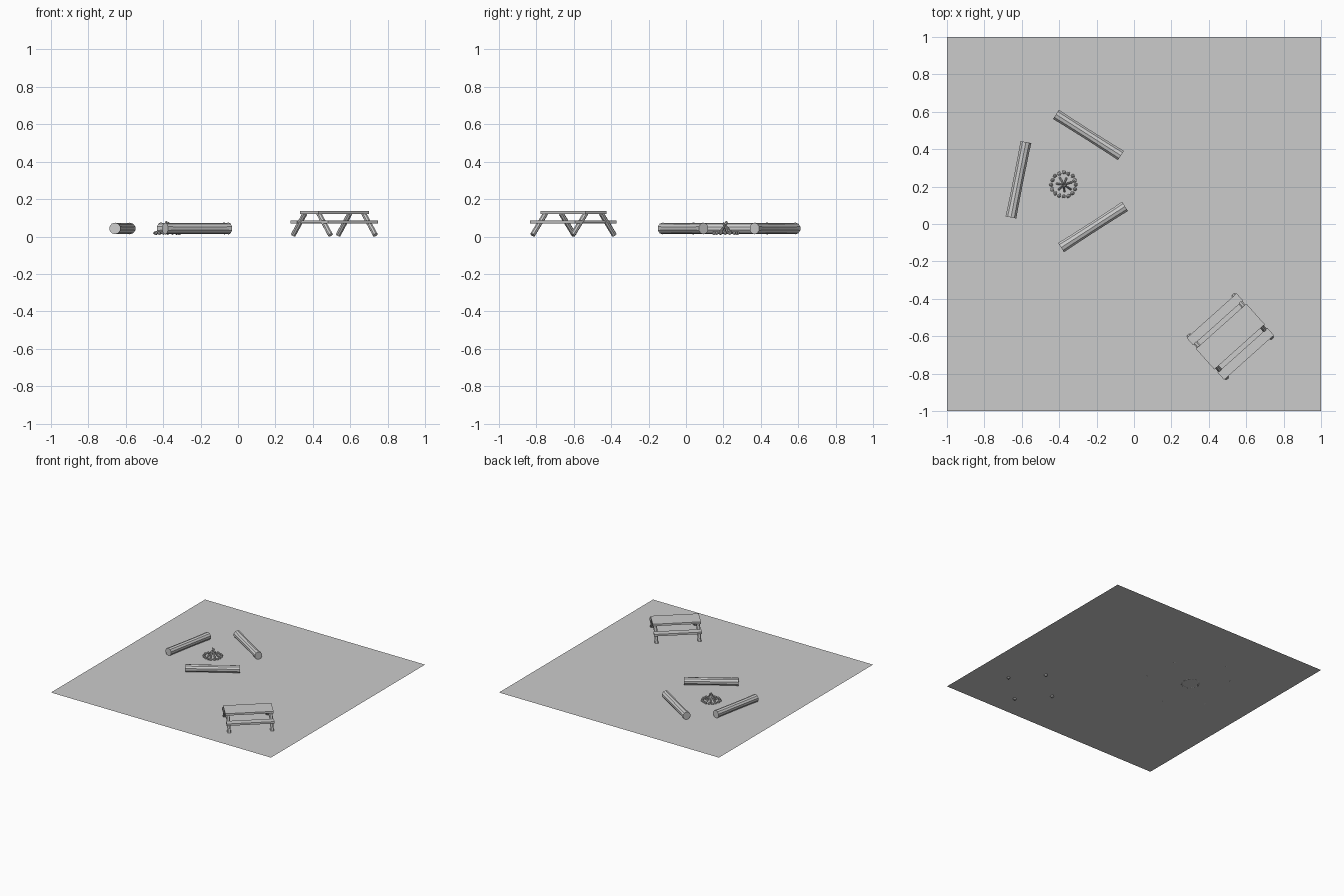
import bpy, bmesh, math, random
from mathutils import Vector, Matrix

if "Cube" in bpy.data.objects:
    bpy.data.objects.remove(bpy.data.objects["Cube"])

random.seed(4)
GROUND = 0.013


def finish(name, bm, matrix=None):
    bmesh.ops.recalc_face_normals(bm, faces=bm.faces)
    me = bpy.data.meshes.new(name)
    bm.to_mesh(me)
    bm.free()
    ob = bpy.data.objects.new(name, me)
    bpy.context.collection.objects.link(ob)
    if matrix:
        ob.matrix_world = matrix
    return ob


def lathe_rod(name, a, b, profile, sides, matrix=None):
    """Rod from a to b; profile is (fraction along, radius) pairs."""
    a, b = Vector(a), Vector(b)
    rot = (b - a).to_track_quat('Z', 'Y')
    bm = bmesh.new()
    rings = []
    for t, r in profile:
        rings.append([bm.verts.new(a.lerp(b, t) + rot @ Vector((
            r * math.cos(math.tau * (i + .5) / sides),
            r * math.sin(math.tau * (i + .5) / sides), 0))) for i in range(sides)])
    for lo, hi in zip(rings, rings[1:]):
        for i in range(sides):
            j = (i + 1) % sides
            bm.faces.new((lo[i], lo[j], hi[j], hi[i]))
    bm.faces.new(rings[0])
    bm.faces.new(rings[-1])
    return finish(name, bm, matrix)


def box(name, centre, size, matrix):
    bm = bmesh.new()
    bmesh.ops.create_cube(bm, size=1, matrix=Matrix.Translation(centre)
                          @ Matrix.Diagonal((*size, 1)))
    return finish(name, bm, matrix)


# ground sheet
bm = bmesh.new()
bmesh.ops.create_grid(bm, x_segments=1, y_segments=1, size=1,
                      matrix=Matrix.Translation((0, 0, GROUND)))
finish("ground", bm)

# three seat logs, slightly thicker at the ends
for k, (a, b) in enumerate([((-.658, .035), (-.578, .438)),
                            ((-.417, .586), (-.070, .366)),
                            ((-.390, -.126), (-.048, .094))]):
    lathe_rod(f"seat_log_{k + 1}", (*a, .043), (*b, .043),
              [(0, .031), (.13, .0295), (.5, .0285), (.87, .0295), (1, .031)], 10)

# picnic table, built along x then turned
T = Matrix.Translation((.515, -.602, 0)) @ Matrix.Rotation(math.radians(41.8), 4, 'Z')
box("table_top", (0, 0, .128), (.362, .148, .016), T)
for s, side in ((-1, "front"), (1, "back")):
    box(f"{side}_bench", (0, s * .124, .079), (.358, .052, .016), T)
    for e, end in ((-1, "left"), (1, "right")):
        lathe_rod(f"{side}_{end}_leg", (e * .161, s * .149, .0085),
                  (e * .161, s * .055, .124), [(0, .014), (1, .014)], 8, T)
for e, end in ((-1, "left"), (1, "right")):
    box(f"{end}_bench_beam", (e * .161, 0, .078), (.016, .2, .013), T)

# fire ring of small stones
cx, cy = -.375, .21
for i in range(16):
    ang = math.tau * i / 16
    r = .065 + random.uniform(-.003, .003)
    bm = bmesh.new()
    bmesh.ops.create_icosphere(bm, subdivisions=1, radius=.0125)
    m = (Matrix.Translation((cx + r * math.cos(ang), cy + r * math.sin(ang), GROUND + .006))
         @ Matrix.Rotation(random.uniform(0, 3), 4, 'Z')
         @ Matrix.Diagonal((random.uniform(.85, 1.1), random.uniform(.8, 1), .8, 1)))
    finish(f"fire_stone_{i + 1}", bm, m)

# firewood leaning together
for i in range(7):
    ang = math.tau * i / 7 + .3
    d = Vector((math.cos(ang), math.sin(ang), 0))
    foot = Vector((cx, cy, GROUND + .004)) + d * random.uniform(.036, .046)
    tip = Vector((cx, cy, random.uniform(.06, .082))) - d * .012
    lathe_rod(f"firewood_{i + 1}", foot, tip, [(0, .006), (1, .005)], 6)
